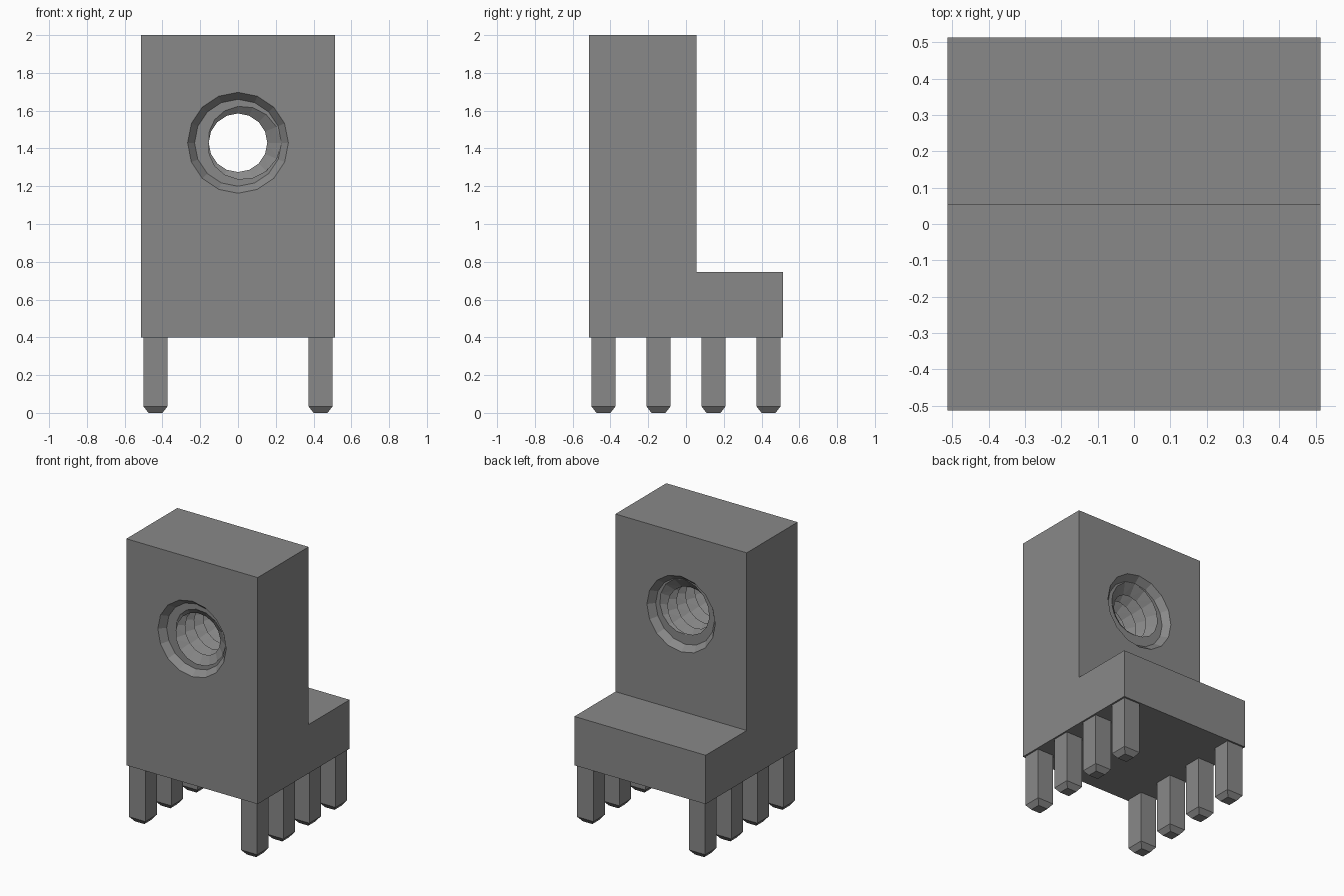
import bpy, bmesh, math

cube = bpy.data.objects.get("Cube")
if cube:
    bpy.data.objects.remove(cube, do_unlink=True)

HALF = 0.513          # half width and half depth of the block
STEP_Y = 0.055        # rear face of the tall part
BASE_Z, STEP_Z, TOP_Z = 0.4, 0.745, 2.0

grey = bpy.data.materials.new("grey_metal")
grey.use_nodes = True
colour = (0.25, 0.25, 0.25, 1)
grey.diffuse_color = colour
grey.node_tree.nodes["Principled BSDF"].inputs["Base Color"].default_value = colour


def make_object(name, bm):
    bmesh.ops.recalc_face_normals(bm, faces=bm.faces)
    mesh = bpy.data.meshes.new(name)
    bm.to_mesh(mesh)
    bm.free()
    mesh.materials.append(grey)
    obj = bpy.data.objects.new(name, mesh)
    bpy.context.collection.objects.link(obj)
    return obj


# L-shaped block, extruded across x
bm = bmesh.new()
profile = [(-HALF, BASE_Z), (HALF, BASE_Z), (HALF, STEP_Z),
           (STEP_Y, STEP_Z), (STEP_Y, TOP_Z), (-HALF, TOP_Z)]
side = bm.faces.new([bm.verts.new((-HALF, y, z)) for y, z in profile])
extruded = bmesh.ops.extrude_face_region(bm, geom=[side])["geom"]
bmesh.ops.translate(bm, vec=(2 * HALF, 0, 0),
                    verts=[v for v in extruded if isinstance(v, bmesh.types.BMVert)])
block = make_object("block", bm)

# Threaded hole cutter: helical ridges between two countersinks
SIDES, PITCH, HOLE_Z = 16, 0.1, 1.43
MOUTH, ROOT, CREST, SINK = 0.267, 0.23, 0.155, 0.045
front, back = -HALF + SINK, STEP_Y - SINK
flare = 2 * MOUTH - ROOT
turns = math.ceil((back - front) / PITCH)


def thread_radius(y, i):
    phase = ((y - front) / PITCH + i / SIDES) % 1
    return CREST + (ROOT - CREST) * abs(1 - 2 * phase)


bm = bmesh.new()
columns = []
for i in range(SIDES + 1):
    points = [(front - 2 * SINK, flare), (front, ROOT)]
    for j in range(-1, 2 * turns + 4):
        y = min(max(front + PITCH * (j / 2 - i / SIDES), front), back)
        points.append((y, thread_radius(y, i)))
    points += [(back, ROOT), (back + 2 * SINK, flare)]
    a = math.tau * i / SIDES
    columns.append([bm.verts.new((r * math.cos(a), y, HOLE_Z + r * math.sin(a)))
                    for y, r in points])
for left, right in zip(columns, columns[1:]):
    for j in range(len(left) - 1):
        bm.faces.new((left[j], left[j + 1], right[j + 1], right[j]))
bmesh.ops.remove_doubles(bm, verts=bm.verts, dist=0.0005)
bmesh.ops.holes_fill(bm, edges=[e for e in bm.edges if e.is_boundary], sides=0)
bmesh.ops.triangulate(bm, faces=[f for f in bm.faces if len(f.verts) == 4])
cutter = make_object("hole_cutter", bm)
cutter.hide_render = True

cut = block.modifiers.new("threaded_hole", 'BOOLEAN')
cut.operation = 'DIFFERENCE'
cut.solver = 'EXACT'
cut.object = cutter
bpy.context.view_layer.objects.active = block
bpy.ops.object.modifier_apply(modifier=cut.name)
bpy.data.objects.remove(cutter, do_unlink=True)

# Square pins with tapered tips, four along each side
PIN, TIP, TAPER = 0.064, 0.037, 0.035


def make_pin(name, x, y):
    bm = bmesh.new()
    rings = []
    for h, z in ((TIP, 0), (PIN, TAPER), (PIN, BASE_Z)):
        rings.append([bm.verts.new((x + sx * h, y + sy * h, z))
                      for sx, sy in ((-1, -1), (1, -1), (1, 1), (-1, 1))])
    for low, high in zip(rings, rings[1:]):
        for k in range(4):
            n = (k + 1) % 4
            bm.faces.new((low[k], low[n], high[n], high[k]))
    bm.faces.new(rings[0])
    bm.faces.new(rings[-1])
    make_object(name, bm)


for label, x in (("right", -0.437), ("left", 0.437)):
    for n in range(4):
        make_pin(f"{label}_pin_{n + 1}", x, -0.437 + n * 0.2913)
